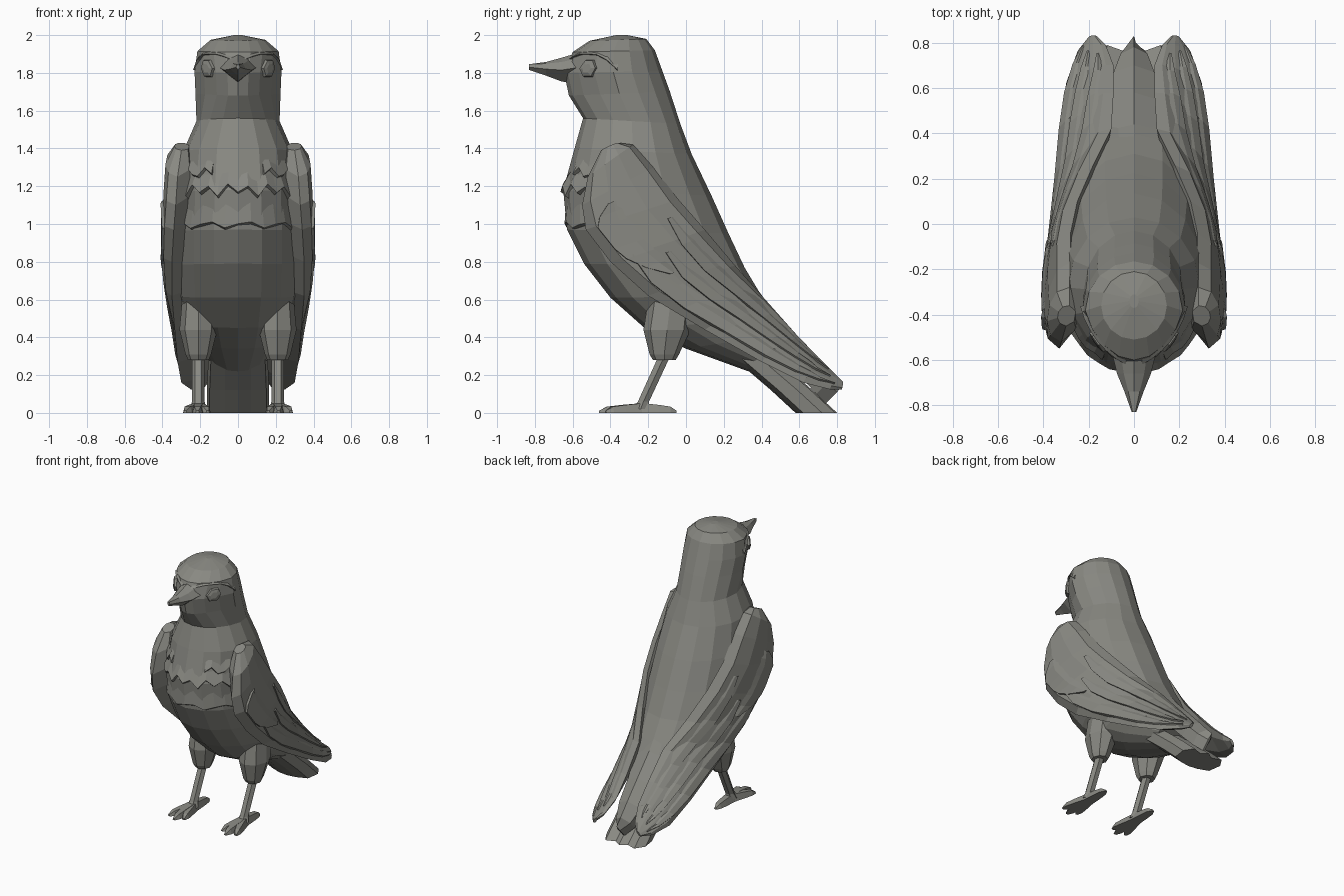
import bpy, bmesh
from math import sin, cos, radians, pi
from mathutils import Vector as V

if "Cube" in bpy.data.objects:
    bpy.data.objects.remove(bpy.data.objects["Cube"])

# Dark warm grey plumage
plumage = bpy.data.materials.new("dark_grey")
plumage.diffuse_color = (.25, .25, .225, 1)
plumage.use_nodes = True
plumage.node_tree.nodes["Principled BSDF"].inputs["Base Color"].default_value = plumage.diffuse_color


def loft(name, rings, mirror=False):
    """Closed flat-faced skin through equal-length rings."""
    bm = bmesh.new()
    vs = [[bm.verts.new(p) for p in r] for r in rings]
    n = len(rings[0])
    for a, b in zip(vs, vs[1:]):
        for i in range(n):
            j = (i + 1) % n
            bm.faces.new((a[i], a[j], b[j], b[i]))
    bm.faces.new(vs[0][::-1])
    bm.faces.new(vs[-1])
    bmesh.ops.recalc_face_normals(bm, faces=bm.faces)
    me = bpy.data.meshes.new(name)
    bm.to_mesh(me)
    bm.free()
    me.materials.append(plumage)
    ob = bpy.data.objects.new(name, me)
    bpy.context.collection.objects.link(ob)
    if mirror:
        ob.modifiers.new("mirror", 'MIRROR')
    return ob


def sample(rows, u):
    """Linear interpolation between rows of numbers."""
    u = max(0, min(len(rows) - 1, u))
    i = min(int(u), len(rows) - 2)
    f = u - i
    return [a + (b - a) * f for a, b in zip(rows[i], rows[i + 1])]


# Body: front y, front z, back y, back z, half width, front taper
BODY = [
    (-.37, 2.0, -.31, 2.0, .02, 0),
    (-.51, 1.97, -.21, 1.98, .145, 0),
    (-.60, 1.91, -.165, 1.92, .215, .2),
    (-.645, 1.80, -.125, 1.81, .23, .4),
    (-.62, 1.68, -.085, 1.70, .225, .42),
    (-.545, 1.56, -.03, 1.53, .22, .08),
    (-.59, 1.40, .03, 1.37, .29, 0),
    (-.65, 1.18, .135, 1.15, .32, 0),
    (-.63, .97, .225, .95, .33, 0),
    (-.54, .79, .31, .77, .33, 0),
    (-.40, .61, .40, .62, .32, 0),
    (-.22, .45, .47, .50, .28, 0),
    (.0, .34, .52, .42, .23, 0),
    (.33, .22, .57, .34, .15, 0)]


def body(u, ang, off=0):
    fy, fz, by, bz, w, k = sample(BODY, u)
    c, s = cos(ang), sin(ang)
    m, h = V((0, (fy + by) / 2, (fz + bz) / 2)), V((0, (fy - by) / 2, (fz - bz) / 2))
    x = w * s * (1 - k * max(0, c))
    return m + h * c + V((x + off * s, -off * c, 0))


loft("body", [[body(u, 2 * pi * i / 16) for i in range(16)] for u in range(len(BODY))])

# Rump feather running from the back to a point between the wings
loft("rump", [[(0, y, z), (w, y - .03, z - .04), (w * .9, y - .09, z - .10),
               (-w * .9, y - .09, z - .10), (-w, y - .03, z - .04)]
              for y, z, w in ((.30, .76, .20), (.44, .57, .13), (.58, .42, .10),
                              (.70, .29, .09), (.78, .20, .06), (.83, .15, .008))])


# Ragged chest plumage and brow ridges, lifted from the body surface
def band(name, a0, a1, n, top, edge, lift, mirror=False):
    rings = []
    for i in range(n + 1):
        a = radians(a0 + (a1 - a0) * i / n)
        e = edge[i % len(edge)]
        rings.append([body(top, a, -.012), body(e, a, lift), body(e + .1, a, -.02)])
    loft(name, rings, mirror)


band("chest_plumage_upper", 26, 66, 5, 6.2, (6.6, 6.45, 6.65), .012, True)
band("chest_plumage_middle", -66, 66, 14, 6.5, (6.9, 7.15, 6.85, 7.05), .016)
band("chest_plumage_lower", -60, 60, 10, 7.2, (7.8, 7.95, 7.85), .010)
band("brow", 12, 95, 6, 1.5, (2.35, 2.2, 2.1, 2.1, 2.15, 2.4, 2.9), .01, True)

# Eyes
eye = []
for r, off in ((1, -.015), (.85, .014), (.45, .018)):
    eye.append([body(2.8 + .5 * r * sin(t * pi / 3),
                     radians(58) + .22 * r * cos(t * pi / 3), off) for t in range(6)])
loft("eye", eye, True)

# Beak
rings = []
for y, top, mid, bot, w in ((-.56, 1.91, 1.83, 1.74, .10), (-.66, 1.88, 1.815, 1.755, .075),
                            (-.74, 1.858, 1.82, 1.785, .042), (-.83, 1.842, 1.83, 1.815, .01)):
    rings.append([(0, y, top), (w * .6, y, (top + mid) / 2 + .01), (w, y, mid), (0, y, bot),
                  (-w, y, mid), (-w * .6, y, (top + mid) / 2 + .01)])
loft("beak", rings)

# Wings: upper edge x y z, lower edge x y z, bulge
WING = [
    (.285, -.36, 1.43, .30, -.45, 1.39, .045),
    (.285, -.28, 1.42, .32, -.52, 1.25, .08),
    (.28, -.17, 1.30, .33, -.55, 1.10, .085),
    (.28, -.04, 1.13, .34, -.53, .97, .085),
    (.25, .10, .97, .35, -.40, .80, .085),
    (.18, .26, .78, .35, -.20, .62, .08),
    (.10, .42, .60, .335, .10, .44, .065),
    (.09, .58, .42, .32, .40, .27, .05),
    (.09, .70, .29, .30, .62, .16, .035),
    (.125, .79, .20, .25, .76, .125, .022),
    (.165, .83, .165, .195, .825, .125, .012)]


def wing(s, v, off=0):
    r = sample(WING, s)
    up, lo = V(r[:3]), V(r[3:6])
    a, b = sample(WING, s - .6), sample(WING, s + .6)
    tan = V(b[:3]) + V(b[3:6]) - V(a[:3]) - V(a[3:6])
    n = tan.cross(lo - up).normalized()
    if n.x < 0:
        n = -n
    return up.lerp(lo, v) + n * (r[6] * max(0, 1 - (2 * v - 1) ** 2) ** .42 + off)


loft("wing", [[wing(s, v) for v in (0, .1, .35, .65, .9, 1)]
              + [wing(s, .75, -1.6 * WING[s][6]), wing(s, .25, -1.6 * WING[s][6])]
              for s in range(len(WING))], True)


# Overlapping wing feathers: start, end, upper and lower lane, lift
def feather(name, s0, s1, v0, v1, lift):
    rings = []
    for i in range(8):
        t = i / 7
        s = s0 + (s1 - s0) * t
        k = (.3, .8, 1, 1, 1, .9, .65, .15)[i]
        m = v0 + (v1 - v0) * .4
        a, b = m + (v0 - m) * k, m + (v1 - m) * k
        rings.append([wing(s, a, -.012), wing(s, (a + b) / 2, lift * .6),
                      wing(s, b, lift), wing(s, b, -.02)])
    loft(name, rings, True)


feather("wing_covert", 2.4, 4.7, .45, .9, .014)
feather("flight_feather_upper", 3.4, 8.6, .10, .36, .008)
feather("flight_feather_middle", 4.2, 8.8, .36, .64, .010)
feather("flight_feather_lower", 4.0, 9.2, .62, .93, .010)

# Tail, two feathers resting flat on the ground
end = [(0, .80), (.05, .765), (.12, .79), (.165, .72), (.15, .62), (.07, .59), (0, .58)]
loft("tail", [[(x * .95, y - .34, .30) for x, y in end],
              [(x, y - .13, .12) for x, y in end],
              [(x, y, 0) for x, y in end]], True)

# Legs: sections with centre y, z, half width, half depth
LEG_X = .21


def column(name, rows, n):
    loft(name, [[(LEG_X + w * cos(2 * pi * i / n), y + d * sin(2 * pi * i / n), z)
                 for i in range(n)] for y, z, w, d in rows], True)


column("thigh", [(-.08, .60, .085, .12), (-.10, .44, .10, .125),
                 (-.115, .31, .068, .078), (-.115, .28, .055, .06)], 8)
column("shank", [(-.11, .31, .033, .036), (-.225, .06, .033, .034), (-.24, .02, .045, .05)], 6)

# Feet: toes from the ankle
for i, (tx, ty, w) in enumerate(((.16, -.42, .032), (.215, -.46, .034),
                                 (.28, -.425, .032), (.21, -.05, .034))):
    a, b = V((LEG_X, -.23, 0)), V((tx, ty, 0))
    side = (b - a).cross(V((0, 0, 1))).normalized()
    rings = []
    for t, k, h in ((0, 1.2, .052), (.5, 1, .042), (.82, .8, .033), (1, .3, .012)):
        p = a.lerp(b, t)
        rings.append([p - side * w * k, p - side * w * k * .6 + V((0, 0, h)),
                      p + side * w * k * .6 + V((0, 0, h)), p + side * w * k])
    loft("toe_%d" % (i + 1), rings, True)
